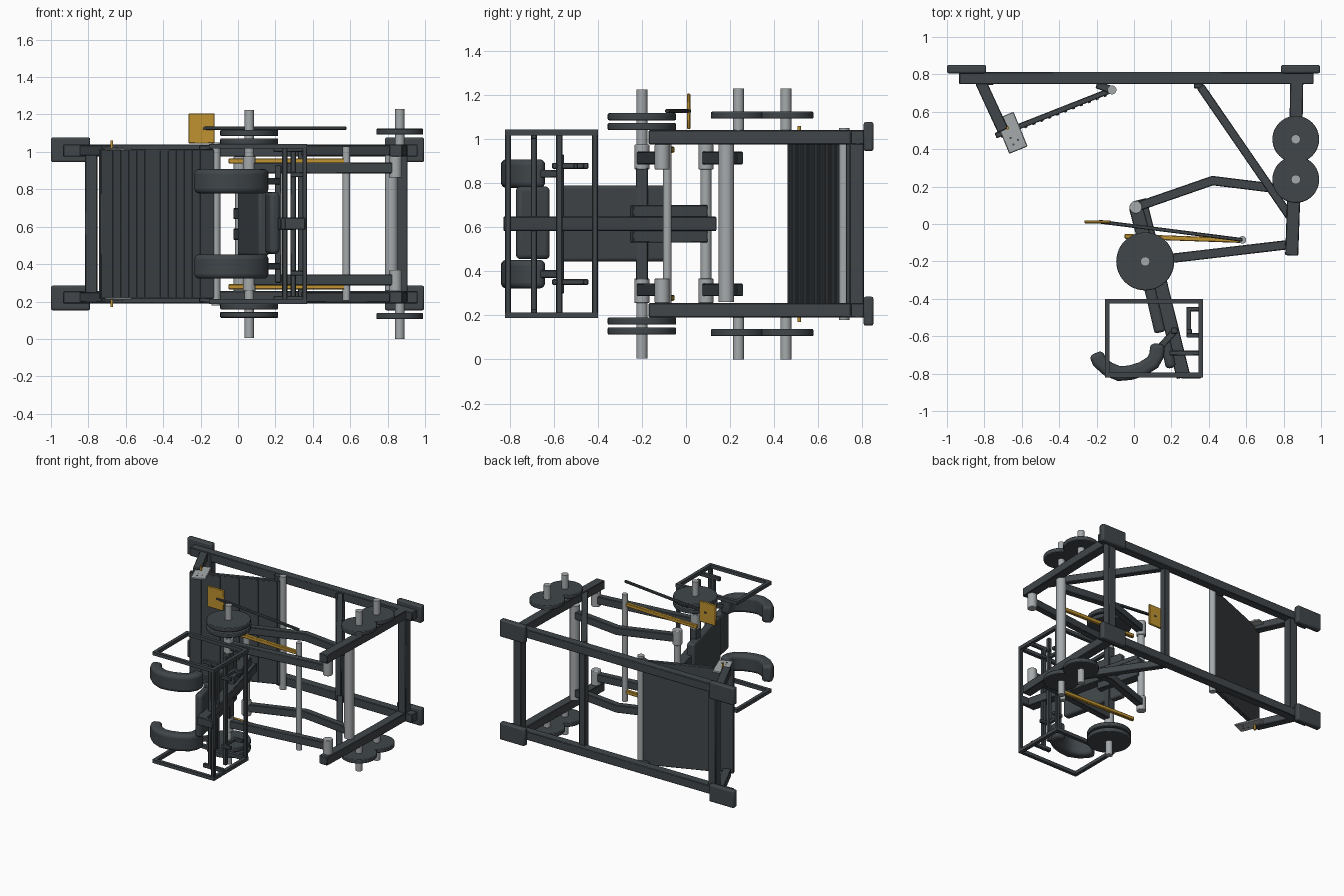
import bpy, bmesh, math
from mathutils import Vector, Matrix

if "Cube" in bpy.data.objects:
    bpy.data.objects.remove(bpy.data.objects["Cube"], do_unlink=True)

ZC = 0.615  # mirror plane of the machine


def material(name, rgb):
    m = bpy.data.materials.new(name)
    m.use_nodes = True
    m.diffuse_color = (*rgb, 1)
    m.node_tree.nodes["Principled BSDF"].inputs["Base Color"].default_value = (*rgb, 1)
    return m


DARK = material("charcoal frame", (0.052, 0.061, 0.068))
STEEL = material("brushed steel", (0.38, 0.40, 0.41))
GOLD = material("gold", (0.52, 0.29, 0.03))


def finish(name, bm, mat, mirror, bevel=0, segs=1):
    bmesh.ops.recalc_face_normals(bm, faces=bm.faces)
    me = bpy.data.meshes.new(name)
    bm.to_mesh(me)
    bm.free()
    me.materials.append(mat)
    ob = bpy.data.objects.new(name, me)
    ob.location.z = ZC
    bpy.context.collection.objects.link(ob)
    if bevel:
        b = ob.modifiers.new("Bevel", "BEVEL")
        b.width, b.segments, b.limit_method = bevel, segs, "ANGLE"
    if mirror:
        m = ob.modifiers.new("Mirror", "MIRROR")
        m.use_axis = (False, False, True)
    bpy.ops.object.select_all(action="DESELECT")
    ob.select_set(True)
    bpy.context.view_layer.objects.active = ob
    bpy.ops.object.shade_smooth_by_angle(angle=math.radians(40))
    return ob


def path_bar(name, pts, width, z0, z1, mat=DARK, mirror=True, bevel=0.004, segs=1):
    """Bar of constant width following plan points, from z0 to z1."""
    pts = [Vector(p) for p in pts]
    left, right = [], []
    for i, p in enumerate(pts):
        a = (p - pts[i - 1]).normalized() if i else None
        b = (pts[i + 1] - p).normalized() if i < len(pts) - 1 else None
        d = ((a or b) + (b or a)).normalized()
        n = Vector((-d.y, d.x)) * width / 2 / d.dot(a or b)
        left.append(p + n)
        right.append(p - n)
    bm = bmesh.new()
    vs = [bm.verts.new((v.x, v.y, z0 - ZC)) for v in left + right[::-1]]
    f = bm.faces.new(vs)
    r = bmesh.ops.extrude_face_region(bm, geom=[f])
    bmesh.ops.translate(bm, vec=(0, 0, z1 - z0),
                        verts=[v for v in r["geom"] if isinstance(v, bmesh.types.BMVert)])
    return finish(name, bm, mat, mirror, bevel, segs)


def rod(name, x, y, r, z0, z1, mat=STEEL, mirror=True, bevel=0.0, sides=32):
    bm = bmesh.new()
    bmesh.ops.create_cone(bm, cap_ends=True, segments=sides, radius1=r, radius2=r, depth=z1 - z0,
                          matrix=Matrix.Translation((x, y, (z0 + z1) / 2 - ZC)))
    return finish(name, bm, mat, mirror, bevel, 2)


def cross(name, x, y, w, z0, z1):
    path_bar(name, [(x - w / 2, y), (x + w / 2, y)], w, z0, z1, mirror=False)


# Base: feet, rails, cross members
for side, x in (("right", -0.895), ("left", 0.89)):
    path_bar(side + "_foot", [(x - 0.105, 0.828), (x + 0.105, 0.828)], 0.045, 0.945, 1.077, bevel=0.01, segs=2)
path_bar("base_rail", [(-0.935, 0.78), (0.96, 0.78)], 0.065, 0.975, 1.04)
cross("right_cross_member", -0.785, 0.775, 0.065, 0.2, 1.03)
cross("left_cross_member", 0.875, 0.775, 0.065, 0.2, 1.03)
cross("middle_cross_member", 0.345, 0.75, 0.05, 0.2, 1.03)

# Uprights and braces
path_bar("upright", [(0.87, 0.76), (0.865, 0.45), (0.843, -0.168)], 0.07, 0.975, 1.04)
path_bar("diagonal_brace", [(0.355, 0.735), (0.84, 0.03)], 0.045, 0.98, 1.035)
path_bar("footplate_support", [(-0.82, 0.76), (-0.70, 0.50)], 0.06, 0.98, 1.035)
path_bar("footplate_bracket", [(-0.20, 0.745), (-0.11, 0.715)], 0.04, 0.98, 1.035)

# Footplate with grip ribs
P0, P1 = Vector((-0.13, 0.712)), Vector((-0.74, 0.472))
path_bar("footplate", [P0, P1], 0.03, 0.215, 1.015, mirror=False)
d = (P1 - P0).normalized()
n = Vector((-d.y, d.x))
for i in range(14):
    c = P0 + (P1 - P0) * (i + 0.7) / 14.4 + n * 0.017
    path_bar("footplate_rib", [c - d * 0.008, c + d * 0.008], 0.008, 0.225, 1.005, mirror=False, bevel=0)
rod("footplate_hinge_rod", -0.118, 0.717, 0.024, 0.18, 1.05, mirror=False)
path_bar("adjuster_plate", [(-0.693, 0.58), (-0.618, 0.395)], 0.106, 1.008, 1.022, STEEL)
rod("adjuster_pin", -0.675, 0.513, 0.008, 1.0, 1.06, GOLD, sides=16)
for x, y in ((-0.66, 0.46), (-0.62, 0.45), (-0.645, 0.425)):
    rod("adjuster_hole", x, y, 0.006, 1.02, 1.0235, DARK, sides=12)

# Weight storage
for y in (0.453, 0.238):
    rod("storage_plate", 0.865, y, 0.125, 1.092, 1.124, DARK, bevel=0.005, sides=48)
    rod("storage_peg", 0.865, y, 0.025, 1.03, 1.23)
rod("pivot_tube", 0.82, 0.183, 0.035, 0.26, 0.985, mirror=False)

# Swinging arms and pivots
path_bar("lower_arm", [(0.845, -0.108), (0.06, -0.20)], 0.05, 0.885, 0.943)
path_bar("upper_arm", [(0.01, 0.09), (0.42, 0.232), (0.80, 0.185)], 0.05, 0.885, 0.943)
for name, x, y in (("front", 0.842, -0.108), ("back", 0.01, 0.09), ("carriage", 0.06, -0.20)):
    rod(name + "_pivot_collar", x, y, 0.034, 0.862, 0.975, bevel=0.004)
rod("back_pivot_rod", 0.01, 0.09, 0.025, 0.28, 0.95, mirror=False)
rod("stop_rod", 0.58, -0.085, 0.02, 0.205, 1.03, mirror=False)
cross("carriage_cross_tube", 0.06, -0.20, 0.055, 0.36, 0.87)
rod("loading_peg", 0.06, -0.20, 0.025, 0.95, 1.225)
for z in (1.04, 1.085):
    rod("loaded_plate", 0.06, -0.20, 0.155, z, z + 0.032, DARK, bevel=0.005, sides=48)

# Safety stop: gold bars, lever and handle plate
path_bar("stop_bar", [(-0.05, -0.066), (0.57, -0.088)], 0.026, 0.937, 0.965, GOLD)
path_bar("release_lever", [(-0.19, 0.013), (0.58, -0.085)], 0.02, 1.118, 1.136, mirror=False)
path_bar("release_handle", [(-0.265, 0.012), (-0.125, 0.012)], 0.016, 1.045, 1.206, GOLD, mirror=False)

# Carriage spine, back pad and head pad
path_bar("spine", [(0.03, 0.13), (0.265, -0.82)], 0.075, 0.583, 0.648, mirror=False)
path_bar("side_spine", [(0.01, 0.09), (0.10, -0.25)], 0.075, 0.64, 0.70)
path_bar("back_pad", [(0.025, -0.09), (0.14, -0.58)], 0.06, 0.445, 0.79, mirror=False, bevel=0.015, segs=3)
path_bar("head_pad", [(0.168, -0.62), (0.198, -0.77)], 0.055, 0.455, 0.785, mirror=False, bevel=0.02, segs=3)

# Curved shoulder pads with brackets
path_bar("shoulder_pad", [(-0.205, -0.69), (-0.185, -0.735), (-0.14, -0.775), (-0.08, -0.80), (-0.02, -0.795),
                          (0.045, -0.775), (0.10, -0.74), (0.122, -0.70), (0.125, -0.64)],
         0.078, 0.778, 0.908, bevel=0.025, segs=4)
path_bar("shoulder_bracket", [(0.12, -0.68), (0.215, -0.575)], 0.035, 0.825, 0.86)
cross("shoulder_cross_bar", 0.215, -0.57, 0.035, 0.30, 0.93)

# Guard cage around the user's head
T = 0.026
for name, p, q in (("right", (-0.143, -0.40), (-0.143, -0.82)), ("left", (0.357, -0.40), (0.357, -0.82)),
                   ("back", (-0.155, -0.413), (0.37, -0.413)), ("front", (-0.155, -0.808), (0.37, -0.808))):
    path_bar("cage_" + name + "_bar", [p, q], T, 1.017, 1.043, bevel=0)
for y in (-0.413, -0.808):
    cross("cage_post", 0.357, y, T, 0.2, 1.03)
cross("cage_inner_post", 0.25, -0.69, 0.028, 0.2, 1.03)
cross("cage_rear_post", 0.295, -0.575, 0.028, 0.2, 1.03)
path_bar("cage_link", [(0.19, -0.69), (0.36, -0.69)], T, 1.0, 1.03)
path_bar("cage_tie", [(0.25, -0.81), (0.36, -0.81)], 0.03, 0.585, 0.648, mirror=False)

# Hand grips
path_bar("hand_grip", [(0.36, -0.455), (0.292, -0.455), (0.292, -0.595), (0.36, -0.595)], 0.024, 0.865, 0.892)
cross("grip_post", 0.357, -0.50, 0.02, 0.865, 0.89)
